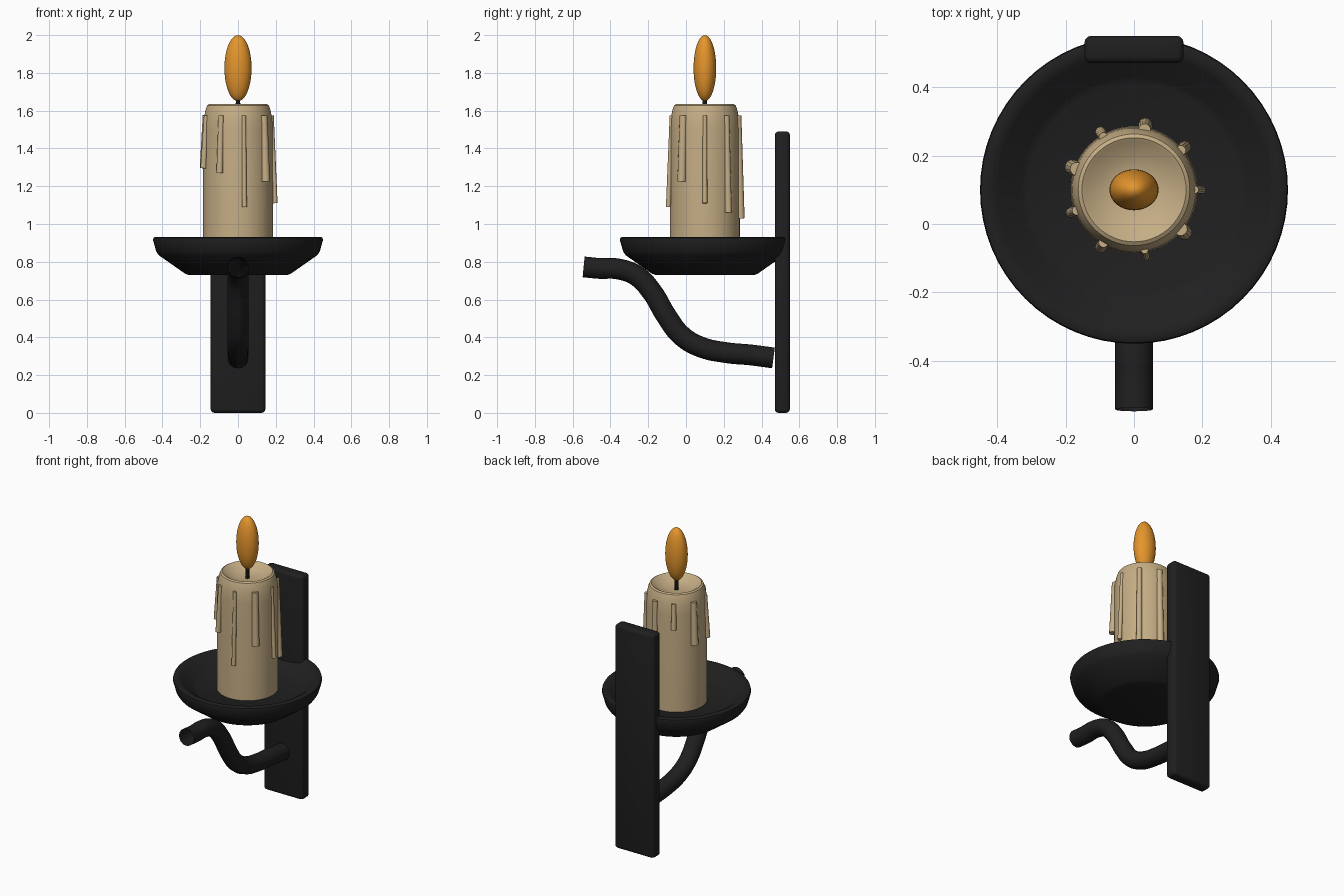
import bpy, bmesh, math
from mathutils import Vector

if "Cube" in bpy.data.objects:
    bpy.data.objects.remove(bpy.data.objects["Cube"])

CY = 0.10  # y of the candle axis


def material(name, rgb):
    m = bpy.data.materials.new(name)
    m.diffuse_color = (*rgb, 1)
    m.use_nodes = True
    m.node_tree.nodes["Principled BSDF"].inputs["Base Color"].default_value = m.diffuse_color
    return m


IRON = material("black iron", (0.014, 0.014, 0.014))
WAX = material("cream wax", (0.56, 0.42, 0.235))
FLAME = material("orange flame", (0.78, 0.30, 0.025))
WICK = material("charred wick", (0.008, 0.007, 0.006))


def add_mesh(name, bm, mat, angle=35):
    bmesh.ops.recalc_face_normals(bm, faces=bm.faces)
    me = bpy.data.meshes.new(name)
    bm.to_mesh(me)
    bm.free()
    ob = bpy.data.objects.new(name, me)
    bpy.context.collection.objects.link(ob)
    me.materials.append(mat)
    bpy.ops.object.select_all(action='DESELECT')
    ob.select_set(True)
    bpy.context.view_layer.objects.active = ob
    bpy.ops.object.shade_smooth_by_angle(angle=math.radians(angle))
    return ob


def lathe(name, profile, mat, n=64, angle=35):
    """Spin an (r, z) profile round the candle axis."""
    bm = bmesh.new()
    verts = [bm.verts.new((r, CY, z)) for r, z in profile]
    edges = [bm.edges.new(p) for p in zip(verts, verts[1:])]
    bmesh.ops.spin(bm, geom=verts + edges, cent=(0, CY, 0), axis=(0, 0, 1),
                   angle=math.tau, steps=n)
    bmesh.ops.remove_doubles(bm, verts=bm.verts, dist=0.0005)
    return add_mesh(name, bm, mat, angle)


# wall plate with softened edges
bm = bmesh.new()
bmesh.ops.create_cube(bm, size=1)
for v in bm.verts:
    v.co = Vector((v.co.x * 0.29, 0.51 + v.co.y * 0.08, 0.745 + v.co.z * 1.49))
bmesh.ops.bevel(bm, geom=bm.edges[:], offset=0.02, segments=3, profile=0.5,
                affect='EDGES')
add_mesh("wall_plate", bm, IRON)

# drip dish
lathe("drip_dish", [(0, 0.73), (0.262, 0.73), (0.28, 0.737), (0.42, 0.835),
                    (0.433, 0.855), (0.45, 0.915), (0.447, 0.927),
                    (0.437, 0.932), (0.415, 0.93), (0.40, 0.922),
                    (0.33, 0.868), (0.31, 0.858), (0, 0.855)], IRON)

# curved support arm, an open swept tube
cu = bpy.data.curves.new("support_arm", 'CURVE')
cu.dimensions = '3D'
cu.bevel_depth = 0.055
cu.bevel_resolution = 6
cu.resolution_u = 6
path = [(-0.542, 0.773), (-0.46, 0.765), (-0.36, 0.762), (-0.26, 0.725),
        (-0.18, 0.64), (-0.105, 0.515), (-0.025, 0.41), (0.075, 0.35),
        (0.22, 0.318), (0.34, 0.307), (0.463, 0.291)]
sp = cu.splines.new('BEZIER')
sp.bezier_points.add(len(path) - 1)
for p, (y, z) in zip(sp.bezier_points, path):
    p.co = (0, y, z)
    p.handle_left_type = p.handle_right_type = 'AUTO'
cu.materials.append(IRON)
arm = bpy.data.objects.new("support_arm", cu)
bpy.context.collection.objects.link(arm)

# candle with a hollowed top
lathe("candle", [(0, 0.85), (0.185, 0.85), (0.184, 1.50), (0.181, 1.56),
                 (0.170, 1.61), (0.163, 1.628), (0.152, 1.635),
                 (0.140, 1.628), (0.10, 1.60), (0.05, 1.59), (0, 1.588)], WAX)

# wax drips: (angle in degrees, bottom z, width)
drips = [(0, 1.11, 0.026), (40, 1.06, 0.036), (80, 1.03, 0.042),
         (120, 1.41, 0.032), (160, 1.295, 0.046), (200, 1.295, 0.032),
         (240, 1.27, 0.034), (280, 1.09, 0.026), (320, 1.225, 0.046)]
for i, (deg, low, w) in enumerate(drips):
    a = math.radians(deg)
    out = Vector((math.cos(a), math.sin(a), 0))
    axis = Vector((0, CY, 0))
    top = axis + out * 0.178 + Vector((0, 0, 1.575))
    bottom = axis + out * (0.203 - w / 4) + Vector((0, 0, low))
    d = top - bottom
    bm = bmesh.new()
    bmesh.ops.create_cone(bm, cap_ends=True, segments=12, radius1=w / 2,
                          radius2=w * 0.43, depth=d.length)
    bm.transform(d.to_track_quat('Z', 'Y').to_matrix().to_4x4())
    bmesh.ops.translate(bm, vec=(top + bottom) / 2, verts=bm.verts)
    add_mesh(f"wax_drip_{i + 1}", bm, WAX, 40)

# wick
lathe("wick", [(0, 1.58), (0.013, 1.58), (0.011, 1.69), (0, 1.69)], WICK, 12)

# flame
bm = bmesh.new()
bmesh.ops.create_uvsphere(bm, u_segments=32, v_segments=20, radius=1)
for v in bm.verts:
    v.co = Vector((v.co.x * 0.072, CY + v.co.y * 0.06, 1.825 + v.co.z * 0.175))
add_mesh("flame", bm, FLAME, 60)
